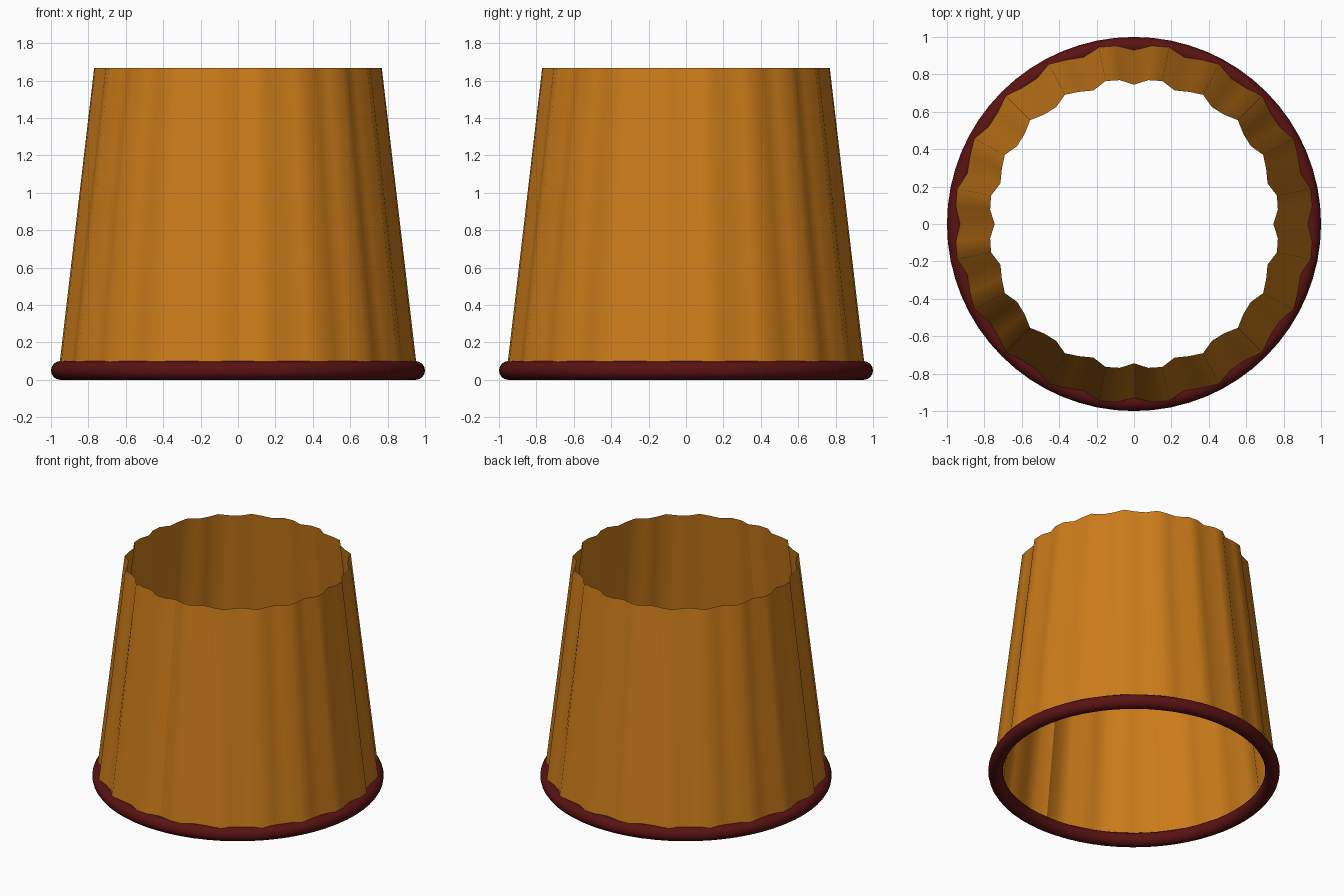
import bpy, bmesh
from math import cos, sin, tau, pi, radians

if "Cube" in bpy.data.objects:
    bpy.data.objects.remove(bpy.data.objects["Cube"])

SEGMENTS, FOLDS, RIPPLE = 64, 20, 0.02


def paint(obj, name, color):
    mat = bpy.data.materials.new(name)
    mat.diffuse_color = (*color, 1)
    mat.use_nodes = True
    mat.node_tree.nodes["Principled BSDF"].inputs["Base Color"].default_value = mat.diffuse_color
    obj.data.materials.append(mat)


# Pleated cloth: thin open cone with a rippled radius and an open seam at the front
def ring(bm, radius, z):
    verts = []
    for i in range(SEGMENTS + 1):
        t = tau * i / SEGMENTS
        r = radius - RIPPLE * cos(FOLDS * t)
        verts.append(bm.verts.new((r * cos(t - pi / 2), r * sin(t - pi / 2), z)))
    return verts


bm = bmesh.new()
low, high = ring(bm, 0.955, 0.05), ring(bm, 0.765, 1.667)
for i in range(SEGMENTS):
    bm.faces.new((low[i], low[i + 1], high[i + 1], high[i])).smooth = True
mesh = bpy.data.meshes.new("pleated_skirt")
bm.to_mesh(mesh)
bm.free()
skirt = bpy.data.objects.new("pleated_skirt", mesh)
bpy.context.collection.objects.link(skirt)
paint(skirt, "orange_cloth", (0.6, 0.2, 0.01))

# Rolled hem around the bottom
bpy.ops.mesh.primitive_torus_add(major_radius=0.95, minor_radius=0.05,
                                 major_segments=64, minor_segments=16,
                                 location=(0, 0, 0.05))
hem = bpy.context.object
hem.name = "hem_ring"
bpy.ops.object.shade_smooth_by_angle(angle=radians(40))
paint(hem, "dark_red_trim", (0.1, 0.006, 0.006))
